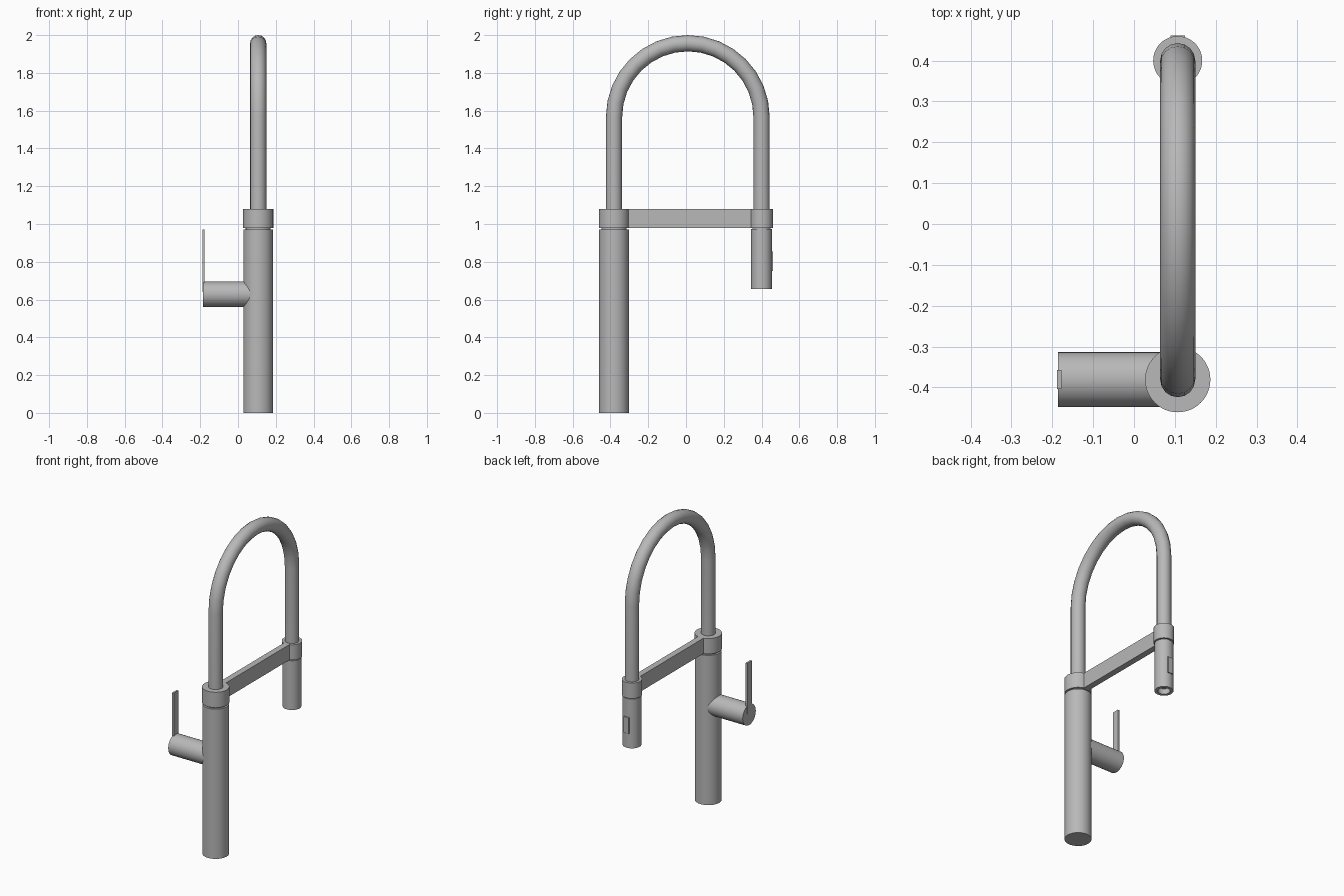
import bpy
import bmesh
import math
from mathutils import Matrix, Vector

cube = bpy.data.objects.get("Cube")
if cube:
    bpy.data.objects.remove(cube, do_unlink=True)

metal = bpy.data.materials.new("brushed steel grey")
metal.use_nodes = True
metal.diffuse_color = (0.48, 0.48, 0.48, 1)
metal.node_tree.nodes["Principled BSDF"].inputs["Base Color"].default_value = metal.diffuse_color

X = 0.107        # plane of the spout
BODY_Y = -0.381
HEAD_Y = 0.4
SIDES = 48


def finish(obj):
    """Give the part its material and smooth only its rounded sides."""
    obj.data.materials.clear()
    obj.data.materials.append(metal)
    bpy.ops.object.select_all(action="DESELECT")
    obj.select_set(True)
    bpy.context.view_layer.objects.active = obj
    bpy.ops.object.shade_smooth_by_angle(angle=math.radians(35))
    return obj


def mesh_part(name, bm):
    mesh = bpy.data.meshes.new(name)
    bmesh.ops.recalc_face_normals(bm, faces=bm.faces)
    bm.to_mesh(mesh)
    bm.free()
    obj = bpy.data.objects.new(name, mesh)
    bpy.context.collection.objects.link(obj)
    return finish(obj)


def lathe(name, profile, y):
    """Revolve (radius, height) points about an upright axis."""
    bm = bmesh.new()
    verts = [bm.verts.new((X + r, y, z)) for r, z in profile]
    edges = [bm.edges.new(pair) for pair in zip(verts, verts[1:])]
    bmesh.ops.spin(bm, geom=verts + edges, cent=(X, y, 0), axis=(0, 0, 1),
                   angle=math.tau, steps=SIDES)
    bmesh.ops.remove_doubles(bm, verts=bm.verts, dist=0.0001)
    return mesh_part(name, bm)


def box(name, low, high):
    low, high = Vector(low), Vector(high)
    bm = bmesh.new()
    bmesh.ops.create_cube(bm, size=1, matrix=Matrix.Translation((low + high) / 2)
                          @ Matrix.Diagonal((*(high - low), 1)))
    return mesh_part(name, bm)


# Main column, with a narrow groove below its collar
lathe("column", [(0, 0), (0.079, 0), (0.079, 0.97), (0.066, 0.97),
                 (0.066, 0.98), (0, 0.98)], BODY_Y)
lathe("column_collar", [(0, 0.98), (0.08, 0.98), (0.08, 1.08), (0, 1.08)], BODY_Y)

# Spray head with a recessed nozzle, and the collar that holds it
lathe("spray_head", [(0, 0.69), (0.036, 0.69), (0.036, 0.655), (0.055, 0.655),
                     (0.055, 0.974), (0.048, 0.974), (0.048, 0.98), (0, 0.98)], HEAD_Y)
lathe("spray_collar", [(0, 0.98), (0.06, 0.98), (0.06, 1.08), (0, 1.08)], HEAD_Y)
box("spray_button", (X - 0.018, HEAD_Y + 0.04, 0.75), (X + 0.018, HEAD_Y + 0.061, 0.855))

# Support arm between the collars
box("support_arm", (X - 0.02, BODY_Y + 0.07, 0.98), (X + 0.02, HEAD_Y - 0.05, 1.08))

# Handle barrel and its thin upright lever
bm = bmesh.new()
bmesh.ops.create_cone(bm, cap_ends=True, segments=SIDES, radius1=0.067, radius2=0.067,
                      depth=0.287, matrix=Matrix.Translation((-0.043, BODY_Y, 0.628))
                      @ Matrix.Rotation(math.pi / 2, 4, "Y"))
mesh_part("handle_barrel", bm)
box("lever", (-0.189, BODY_Y - 0.023, 0.64), (-0.177, BODY_Y + 0.023, 0.97))

# Arched hose: straight, half circle, straight
middle, radius = (BODY_Y + HEAD_Y) / 2, (HEAD_Y - BODY_Y) / 2
spring = 1.957 - radius
steps = 16
path = [(X, BODY_Y, 1.0)]
for i in range(steps + 1):
    a = math.pi * (1 - i / steps)
    path.append((X, middle + radius * math.cos(a), spring + radius * math.sin(a)))
path.append((X, HEAD_Y, 1.0))
curve = bpy.data.curves.new("hose", "CURVE")
curve.dimensions = "3D"
curve.bevel_depth = 0.043
curve.bevel_resolution = 6
curve.use_fill_caps = True
spline = curve.splines.new("POLY")
spline.points.add(len(path) - 1)
for point, co in zip(spline.points, path):
    point.co = (*co, 1)
hose = bpy.data.objects.new("hose", curve)
bpy.context.collection.objects.link(hose)
bpy.ops.object.select_all(action="DESELECT")
hose.select_set(True)
bpy.context.view_layer.objects.active = hose
bpy.ops.object.convert(target="MESH")
finish(bpy.context.view_layer.objects.active)
